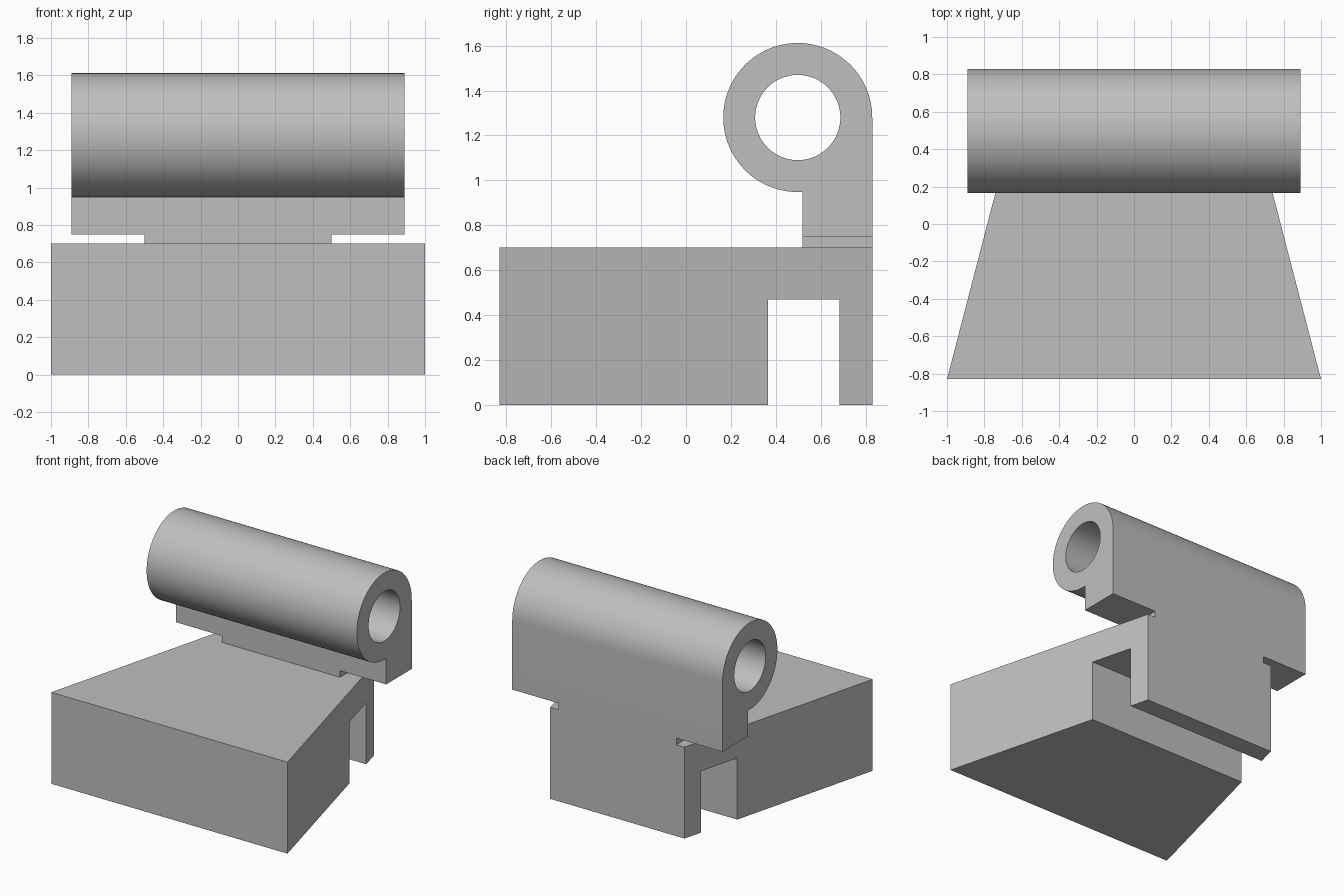
import bpy
import bmesh
from math import sin, cos, tau, radians

default = bpy.data.objects.get("Cube")
if default:
    bpy.data.objects.remove(default, do_unlink=True)

GREY = (0.52, 0.52, 0.52, 1.0)
grey = bpy.data.materials.new("plain grey")
grey.use_nodes = True
grey.diffuse_color = GREY
grey.node_tree.nodes["Principled BSDF"].inputs["Base Color"].default_value = GREY

FRONT, BACK = -0.83, 0.83
NECK_FRONT = 0.52
BASE_TOP, NECK_BOTTOM = 0.70, 0.75
AXIS_Y, AXIS_Z = 0.498, 1.28
RADIUS, BORE = 0.332, 0.19


def arc(radius, start, end, steps):
    """Points (y, z) around the barrel axis, angles in turns."""
    angles = [tau * (start + (end - start) * i / steps) for i in range(steps + 1)]
    return [(AXIS_Y + radius * cos(a), AXIS_Z + radius * sin(a)) for a in angles]


def extrude_profile(name, loops, half_width):
    """Extrude side-view loops (outline, then holes) across x."""
    bm = bmesh.new()
    edges = []
    for loop in loops:
        verts = [bm.verts.new((-half_width(y), y, z)) for y, z in loop]
        edges += [bm.edges.new((v, verts[i - 1])) for i, v in enumerate(verts)]
    bmesh.ops.triangle_fill(bm, edges=edges, use_beauty=True, use_dissolve=False)
    result = bmesh.ops.extrude_face_region(bm, geom=bm.faces[:], use_keep_orig=True)
    for v in result["geom"]:
        if isinstance(v, bmesh.types.BMVert):
            v.co.x = half_width(v.co.y)
    bmesh.ops.recalc_face_normals(bm, faces=bm.faces[:])
    bmesh.ops.dissolve_limit(bm, angle_limit=radians(0.1),
                             verts=bm.verts[:], edges=bm.edges[:])
    for face in bm.faces:
        face.smooth = True
    mesh = bpy.data.meshes.new(name)
    bm.to_mesh(mesh)
    bm.free()
    mesh.set_sharp_from_angle(angle=radians(30))
    mesh.materials.append(grey)
    obj = bpy.data.objects.new(name, mesh)
    bpy.context.collection.objects.link(obj)
    return obj


# Tapered base with a slot cut across its underside
slot_front, slot_back, slot_top = 0.365, 0.685, 0.47
base_outline = [(FRONT, 0), (slot_front, 0), (slot_front, slot_top),
                (slot_back, slot_top), (slot_back, 0), (BACK, 0),
                (BACK, BASE_TOP), (FRONT, BASE_TOP)]
extrude_profile("tapered_base", [base_outline],
                lambda y: 1.0 - 0.26 * (y - FRONT))

# Narrow tab joining base and barrel
extrude_profile("joining_tab",
                [[(NECK_FRONT, BASE_TOP), (BACK, BASE_TOP),
                  (BACK, NECK_BOTTOM), (NECK_FRONT, NECK_BOTTOM)]],
                lambda y: 0.5)

# Bored barrel with its flush-backed neck
neck_join = AXIS_Z - (RADIUS ** 2 - (NECK_FRONT - AXIS_Y) ** 2) ** 0.5
barrel_outline = arc(RADIUS, 0, 0.75, 72) + [
    (NECK_FRONT, neck_join), (NECK_FRONT, NECK_BOTTOM), (BACK, NECK_BOTTOM)]
extrude_profile("hinge_barrel", [barrel_outline, arc(BORE, 0, 1, 64)[:-1]],
                lambda y: 0.89)
